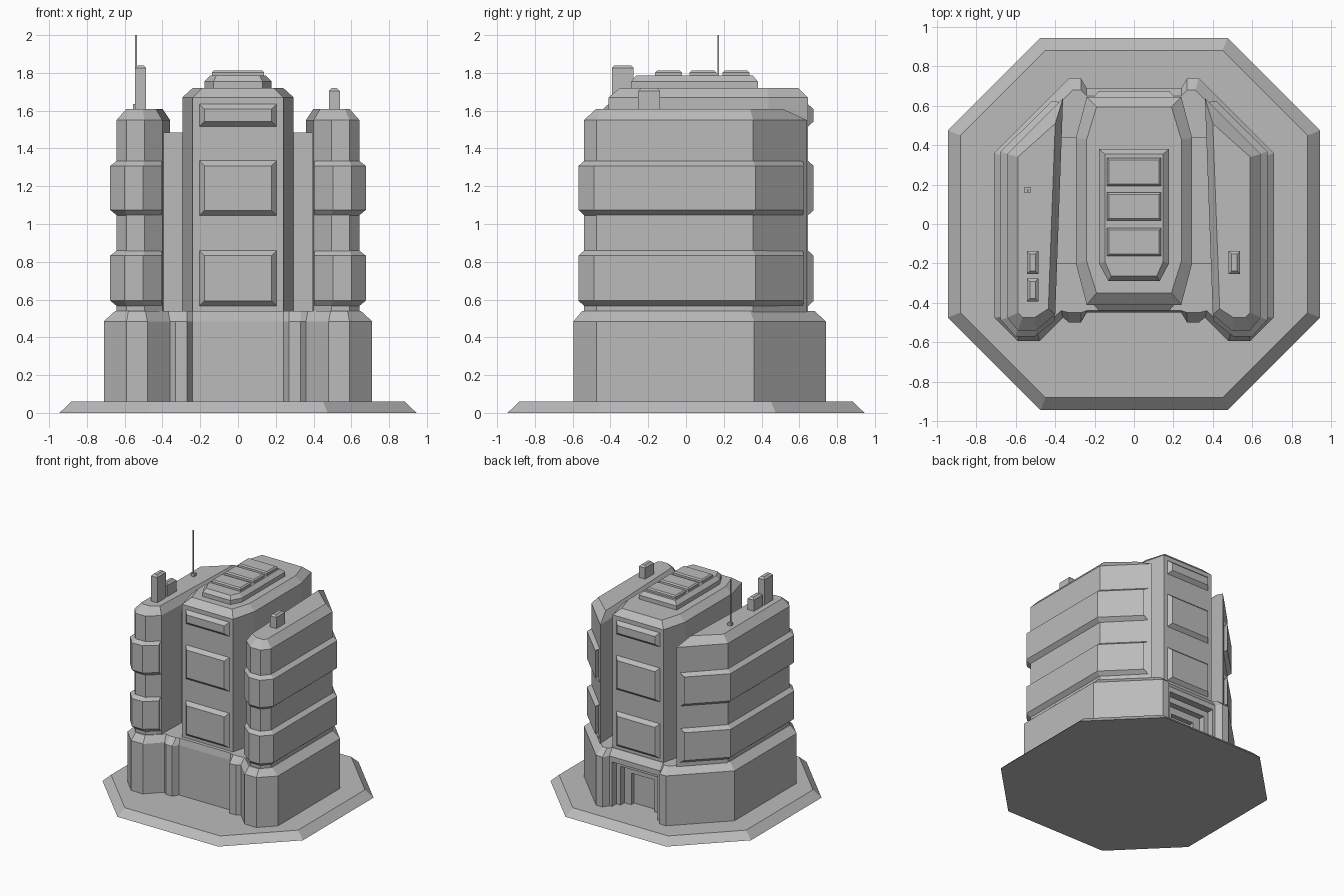
import bpy
import bmesh

cube = bpy.data.objects.get("Cube")
if cube:
    bpy.data.objects.remove(cube, do_unlink=True)

GREY = (0.5, 0.5, 0.5, 1)
concrete = bpy.data.materials.new("plain_grey")
concrete.use_nodes = True
concrete.diffuse_color = GREY
concrete.node_tree.nodes["Principled BSDF"].inputs["Base Color"].default_value = GREY


def loft(name, rings):
    """Closed solid through rings of 3D points."""
    bm = bmesh.new()
    loops = [[bm.verts.new(p) for p in ring] for ring in rings]
    n = len(loops[0])
    for low, high in zip(loops, loops[1:]):
        for i in range(n):
            j = (i + 1) % n
            bm.faces.new((low[i], low[j], high[j], high[i]))
    bm.faces.new(loops[0][::-1])
    bm.faces.new(loops[-1])
    bmesh.ops.recalc_face_normals(bm, faces=bm.faces)
    mesh = bpy.data.meshes.new(name)
    bm.to_mesh(mesh)
    bm.free()
    mesh.materials.append(concrete)
    obj = bpy.data.objects.new(name, mesh)
    bpy.context.collection.objects.link(obj)
    return obj


def flat(points, z, side=1):
    return [(x * side, y, z) for x, y in points]


def mirrored(half):
    return half + [(-x, y) for x, y in reversed(half)]


def rect(x, y, hx, hy):
    return [(x - hx, y - hy), (x + hx, y - hy), (x + hx, y + hy), (x - hx, y + hy)]


def block(name, x, y, hx, hy, z0, z1, bevel=0.0):
    """Box whose top edge may be chamfered."""
    rings = [flat(rect(x, y, hx, hy), z0), flat(rect(x, y, hx, hy), z1 - bevel)]
    if bevel:
        rings.append(flat(rect(x, y, hx - bevel, hy - bevel), z1))
    return loft(name, rings)


def panel(name, y, z0, z1, out):
    """Raised panel with sloping edges on a front or back wall."""
    def frame(inset, yy):
        a, b, c = 0.205 - inset, z0 + inset, z1 - inset
        return [(-a, yy, b), (a, yy, b), (a, yy, c), (-a, yy, c)]
    loft(name, [frame(0, y - out), frame(0, y), frame(0.027, y + out)])


# Octagonal ground slab
def octagon(r, c):
    return mirrored([(c, -r), (r, -c), (r, c), (c, r)])


loft("ground_slab", [flat(octagon(0.945, 0.475), 0), flat(octagon(0.882, 0.45), 0.06)])

# Podium with corner buttresses and a sloping upper edge
podium_low = mirrored([(0.24, -0.45), (0.27, -0.5), (0.33, -0.5), (0.36, -0.475),
                       (0.48, -0.595), (0.59, -0.595), (0.71, -0.475), (0.71, 0.36),
                       (0.33, 0.74), (0.27, 0.74), (0.24, 0.69)])
podium_top = mirrored([(0.24, -0.44), (0.27, -0.45), (0.33, -0.45), (0.37, -0.44),
                       (0.49, -0.55), (0.58, -0.55), (0.65, -0.47), (0.65, 0.34),
                       (0.31, 0.68), (0.27, 0.68), (0.24, 0.65)])
podium = loft("podium", [flat(podium_low, 0.03), flat(podium_low, 0.485), flat(podium_top, 0.54)])

# Stepped entrance recess at the back
for half, depth, height in ((0.215, 0.63, 0.44), (0.175, 0.58, 0.39), (0.11, 0.54, 0.33)):
    cutter = block("entrance_cutter", 0, depth + 0.5, half, 0.5, -0.1, height)
    cutter.hide_render = True
    cut = podium.modifiers.new("entrance", "BOOLEAN")
    cut.operation = "DIFFERENCE"
    cut.solver = "EXACT"
    cut.object = cutter
    bpy.context.view_layer.objects.active = podium
    bpy.ops.object.modifier_apply(modifier=cut.name)
    bpy.data.objects.remove(cutter, do_unlink=True)

# Central tower
core = mirrored([(0.24, -0.41), (0.295, -0.2), (0.295, 0.437), (0.24, 0.645)])
core_top = mirrored([(0.19, -0.35), (0.24, -0.19), (0.24, 0.43), (0.19, 0.595)])
loft("central_tower", [flat(core, 0.5), flat(core, 1.67), flat(core_top, 1.72)])

# Raised wall panels, front and back
for z0, z1 in ((0.565, 0.86), (1.045, 1.335), (1.515, 1.635)):
    panel("front_panel", -0.41, z0, z1, -0.03)
    panel("back_panel", 0.645, z0, z1, 0.03)

# Roof platform with three vents
deck = mirrored([(0.13, -0.29), (0.178, -0.2), (0.178, 0.38)])
deck_top = mirrored([(0.115, -0.265), (0.148, -0.19), (0.148, 0.355)])
loft("roof_platform", [flat(deck, 1.7), flat(deck, 1.755), flat(deck_top, 1.785)])
for y in (0.265, 0.09, -0.0925):
    block("roof_vent", 0, y, 0.138, 0.071, 1.77, 1.812, 0.01)

# Side wings: wall, roof slope, two projecting bands, and a link to the tower
wall = [(0.4, -0.46), (0.495, -0.54), (0.59, -0.54), (0.643, -0.475), (0.643, 0.355), (0.36, 0.64)]
roof = [(0.435, -0.43), (0.505, -0.475), (0.565, -0.475), (0.59, -0.45), (0.59, 0.34), (0.40, 0.51)]
band_in = [(0.405, -0.462), (0.495, -0.538), (0.59, -0.538), (0.641, -0.475), (0.641, 0.355),
           (0.375, 0.62), (0.45, 0.3), (0.48, -0.3)]
band_out = [(0.402, -0.49), (0.502, -0.57), (0.602, -0.57), (0.677, -0.487), (0.677, 0.367),
            (0.42, 0.622), (0.45, 0.3), (0.48, -0.3)]
for side, label in ((1, "left"), (-1, "right")):
    loft(label + "_wing", [flat(wall, 0.5, side), flat(wall, 1.55, side), flat(roof, 1.61, side)])
    for z0, z1 in ((0.565, 0.86), (1.045, 1.335)):
        loft(label + "_wing_band", [flat(band_in, z0, side), flat(band_out, z0 + 0.03, side),
                                    flat(band_out, z1 - 0.028, side), flat(band_in, z1, side)])
    block(label + "_link", side * 0.33, 0.12, 0.07, 0.32, 0.5, 1.485)

# Chimneys and aerial on the wing roofs
for x, y, top in ((-0.515, -0.335, 1.84), (-0.515, -0.195, 1.72), (0.51, -0.195, 1.72)):
    block("chimney", x, y, 0.029, 0.058, 1.58, top, 0.015)
block("aerial_foot", -0.54, 0.173, 0.015, 0.015, 1.6, 1.635)
block("aerial", -0.54, 0.17, 0.004, 0.004, 1.6, 2.0)
